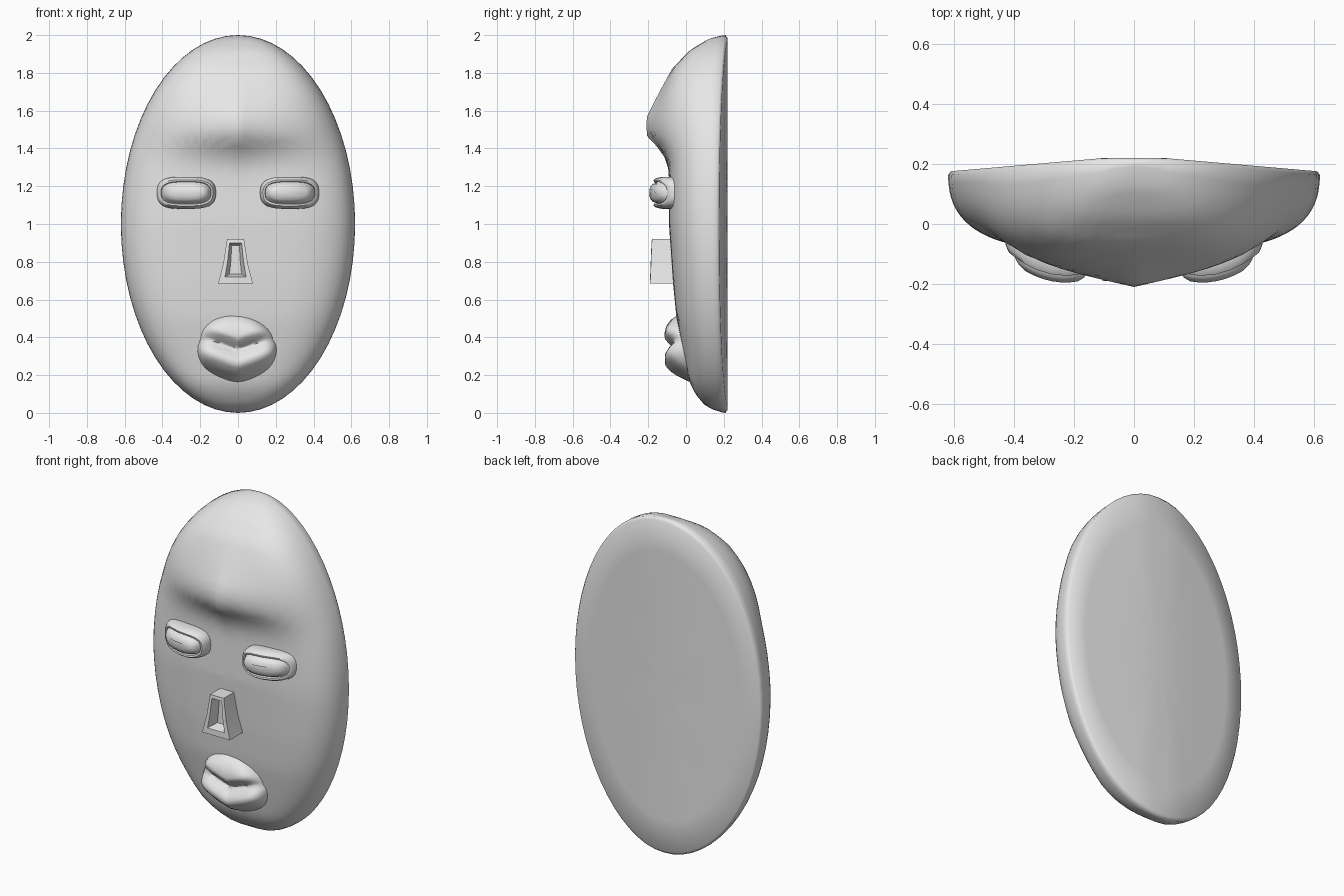
import bpy, bmesh, math

cube = bpy.data.objects.get("Cube")
if cube:
    bpy.data.objects.remove(cube, do_unlink=True)

grey = bpy.data.materials.new("plain grey")
grey.use_nodes = True
grey.diffuse_color = (0.8, 0.8, 0.8, 1)
grey.node_tree.nodes["Principled BSDF"].inputs["Base Color"].default_value = (0.8, 0.8, 0.8, 1)


def curve(points, v):
    """Eased interpolation through (position, value) pairs."""
    if v <= points[0][0]:
        return points[0][1]
    for (a, ya), (b, yb) in zip(points, points[1:]):
        if v <= b:
            return ya + (yb - ya) * (v - a) / (b - a)
    return points[-1][1]


def loft(name, rings, angle=50):
    """Skin closed rings; a one-point ring closes an end."""
    bm = bmesh.new()
    loops = [[bm.verts.new(p) for p in ring] for ring in rings]
    for a, b in zip(loops, loops[1:]):
        n = max(len(a), len(b))
        for i in range(n):
            j = (i + 1) % n
            if len(a) == 1:
                bm.faces.new((a[0], b[i], b[j]))
            elif len(b) == 1:
                bm.faces.new((a[i], a[j], b[0]))
            else:
                bm.faces.new((a[i], a[j], b[j], b[i]))
    for end in (loops[0], loops[-1]):
        if len(end) > 1:
            bm.faces.new(end)
    bmesh.ops.recalc_face_normals(bm, faces=bm.faces)
    mesh = bpy.data.meshes.new(name)
    bm.to_mesh(mesh)
    bm.free()
    mesh.materials.append(grey)
    ob = bpy.data.objects.new(name, mesh)
    bpy.context.collection.objects.link(ob)
    bpy.ops.object.select_all(action='DESELECT')
    ob.select_set(True)
    bpy.context.view_layer.objects.active = ob
    bpy.ops.object.shade_smooth_by_angle(angle=math.radians(angle))
    return ob


# Mask: oval shell with a brow ridge and a slightly bowed back
WIDTH = 0.62
FACE = [(0, 0.2), (0.015, 0.15), (0.04, 0.1), (0.1, 0.05), (0.16, 0.02), (0.3, -0.01),
        (0.5, -0.05), (0.7, -0.07), (1.0, -0.09), (1.3, -0.09), (1.6, -0.09),
        (1.7, -0.085), (1.82, -0.055), (1.92, 0.02), (1.98, 0.12), (2, 0.2)]
BROW = [(1.27, 0), (1.33, 0.01), (1.39, 0.045), (1.47, 0.12), (1.56, 0.12),
        (1.7, 0.055), (1.82, 0.02), (1.92, 0)]


def back_y(x):
    return 0.22 - 0.045 * max(0, abs(x) - 0.1) / (WIDTH - 0.1)


def front_y(x, z):
    half = WIDTH * math.sqrt(max(1e-6, 1 - (z - 1) ** 2))
    t = min(1, abs(x) / half)
    depth = back_y(x) - curve(FACE, z)
    ridge = curve(BROW, z) * max(0, 1 - abs(x) / 0.52)
    return back_y(x) - depth * (1 - t ** 4) ** 0.4 - ridge


def oval(r, surface, n=64):
    pts = []
    for i in range(n):
        a = math.tau * i / n
        x, z = WIDTH * r * math.sin(a), 1 + r * math.cos(a)
        pts.append((x, surface(x, z), z))
    return pts


STEPS = 26
rings = [[(0, front_y(0, 1), 1)]]
for k in range(1, STEPS):
    rings.append(oval(math.sin(k / STEPS * math.pi / 2), front_y))
rings.append(oval(1, lambda x, z: back_y(x) - 0.012))
for r in (0.985, 0.8, 0.5, 0.2):
    rings.append(oval(r, lambda x, z: back_y(x)))
rings.append([(0, back_y(0), 1)])
loft("mask_face", rings, 60)


# Eyes: curved lids around a raised cushion
def eye(name, side):
    cx, cz = side * 0.275, 1.165

    def ring(inset, y, n=40):
        pts = []
        for i in range(n):
            a = math.tau * i / n
            c, s = math.cos(a), math.sin(a)
            x = cx + math.copysign(abs(c) ** 0.6, c) * (0.158 - inset)
            z = cz + math.copysign(abs(s) ** 0.75, s) * (0.085 - inset)
            pts.append((x, y + 2.2 * (abs(x) - 0.23) ** 2, z))
        return pts

    steps = [(0.015, -0.04), (0, -0.075), (0, -0.13), (0.006, -0.158), (0.016, -0.172),
             (0.025, -0.17), (0.028, -0.155), (0.032, -0.158), (0.038, -0.177),
             (0.05, -0.188), (0.07, -0.195)]
    loft(name, [ring(d, y) for d, y in steps])


eye("left_eye", 1)
eye("right_eye", -1)


# Nose: flared block with a hollow front
def wedge(top, bottom, z0, z1, y, lean=0.0):
    cx, zm = -0.013, z0 + (z1 - z0) * 0.45
    mid = bottom + (top - bottom) * 0.58
    rows = [(bottom, z0), (mid, zm), (top, z1)]
    right = [(cx + w, y + lean * (z - z0), z) for w, z in rows]
    left = [(cx - w, y + lean * (z - z0), z) for w, z in reversed(rows)]
    return right + left


loft("nose", [wedge(0.045, 0.092, 0.685, 0.92, -0.03),
              wedge(0.045, 0.092, 0.685, 0.92, -0.19, 0.04),
              wedge(0.032, 0.056, 0.72, 0.9, -0.19, 0.04),
              wedge(0.02, 0.032, 0.735, 0.885, -0.13)], 30)

# Mouth: two full lips split by a sagging crease
LIPS = [(-0.18, 0.0), (-0.13, -0.075), (-0.09, -0.11), (-0.06, -0.112), (-0.03, -0.09),
        (0, -0.06), (0.03, -0.09), (0.06, -0.115), (0.1, -0.11), (0.18, -0.085)]


def lip_point(r, a):
    c, s = math.cos(a), math.sin(a)
    x = -0.005 + 0.213 * r * c
    z = 0.345 + r * (0.185 * s - 0.02 * max(0, s) * c)
    crease = 0.335 + 0.05 * min(1, abs(x) / 0.15)
    y = 0.04 - (0.04 - curve(LIPS, z - crease)) * (1 - r ** 6) ** 0.45
    return (x, y, z)


rings = [[lip_point(0, 0)]]
for k in range(1, 19):
    r = min(1, math.sin(k / 18 * math.pi / 2))
    rings.append([lip_point(r, math.tau * i / 48) for i in range(48)])
loft("mouth", rings, 80)
